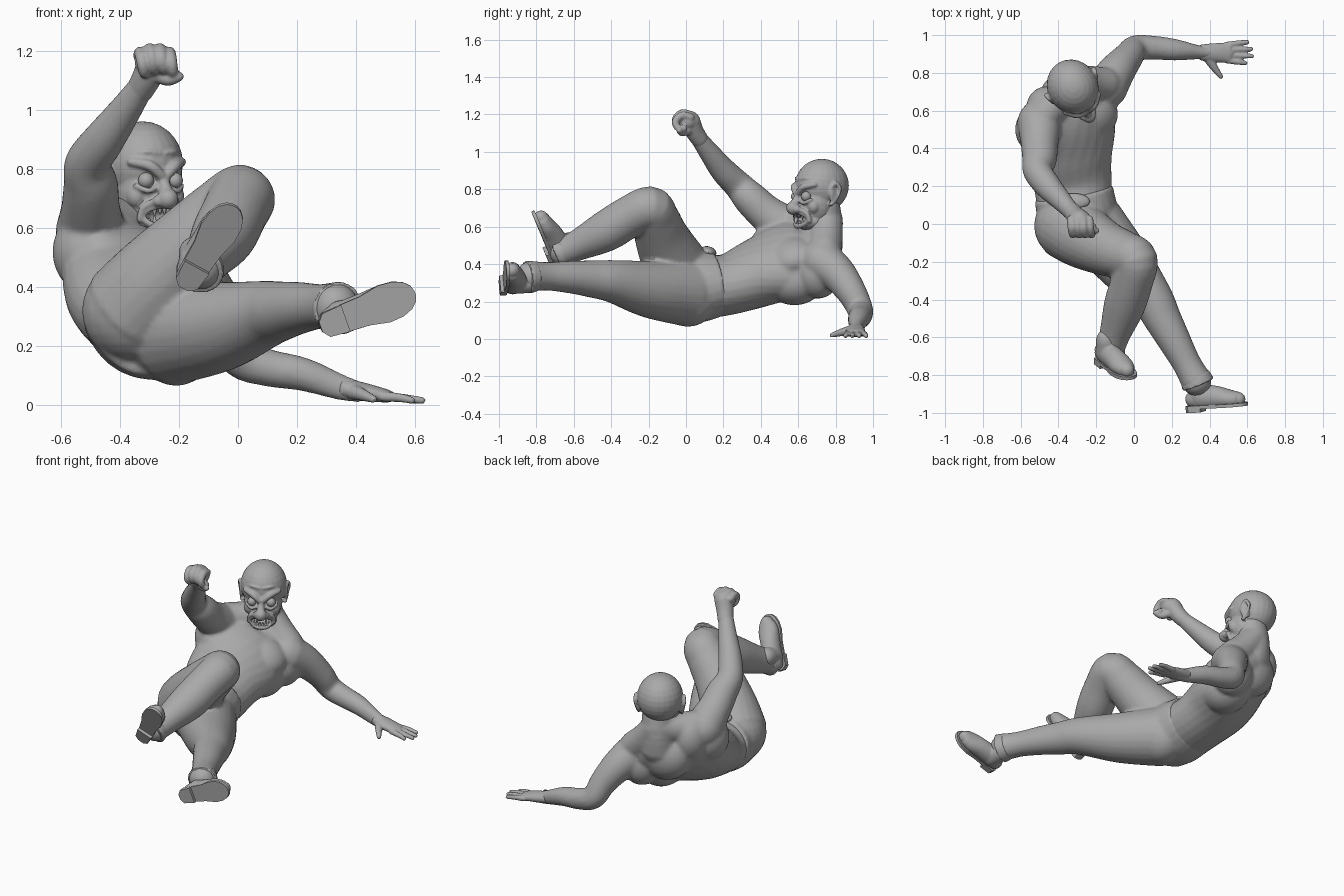
import bpy, bmesh, math
from mathutils import Vector, Matrix

if "Cube" in bpy.data.objects:
    bpy.data.objects.remove(bpy.data.objects["Cube"], do_unlink=True)

grey = bpy.data.materials.new("plain grey")
grey.use_nodes = True
grey.diffuse_color = (0.4, 0.4, 0.4, 1)
grey.node_tree.nodes["Principled BSDF"].inputs["Base Color"].default_value = (0.4, 0.4, 0.4, 1)


def blob(bm, c, r, rot=(0, 0, 0)):
    """Ellipsoid; r is one radius or three."""
    r = r if isinstance(r, tuple) else (r, r, r)
    turn = Matrix.Rotation(rot[2], 4, 'Z') @ Matrix.Rotation(rot[1], 4, 'Y') @ Matrix.Rotation(rot[0], 4, 'X')
    bmesh.ops.create_uvsphere(bm, u_segments=24, v_segments=14, radius=1,
                              matrix=Matrix.Translation(c) @ turn @ Matrix.Diagonal((*r, 1)))


def spline(vals, i, t):
    a, b, c, d = (vals[max(0, min(len(vals) - 1, i + k))] for k in (-1, 0, 1, 2))
    return b + 0.5 * t * ((c - a) + t * ((2 * a - 5 * b + 4 * c - d) + t * (3 * b - a - 3 * c + d)))


def limb(bm, pts, sides=None, steps=5, seg=24, round_ends=True):
    """Smooth loft through (x, y, z, radius[, depth radius]) stations."""
    cs = [Vector(p[:3]) for p in pts]
    rs = [Vector((p[3], p[-1])) for p in pts]
    sides = [Vector(s) for s in (sides or [(0.31, 0.17, 0.9)] * len(pts))]
    samples = [(i, k / steps) for i in range(len(pts) - 1) for k in range(steps)] + [(len(pts) - 2, 1)]
    path = [[spline(v, i, t) for v in (cs, rs, sides)] for i, t in samples]
    rings = []
    for n, (c, r, s) in enumerate(path):
        axis = (path[min(n + 1, len(path) - 1)][0] - path[max(n - 1, 0)][0]).normalized()
        u = (s - axis * s.dot(axis)).normalized()
        v = axis.cross(u)
        rings.append([bm.verts.new(c + u * r.x * math.cos(a) + v * r.y * math.sin(a))
                      for a in (math.tau * k / seg for k in range(seg))])
    for a, b in zip(rings, rings[1:]):
        for k in range(seg):
            bm.faces.new((a[k], a[(k + 1) % seg], b[(k + 1) % seg], b[k]))
    bm.faces.new(rings[0][::-1])
    bm.faces.new(rings[-1])
    if round_ends:
        for p in (pts[0], pts[-1]):
            blob(bm, p[:3], min(p[3], p[-1]) * 0.97)


def finish(name, bm, voxel=0, relax=0, matrix=None):
    """Turn the pieces into one shaded object, fused when a voxel size is given."""
    if matrix:
        bm.transform(matrix)
    bmesh.ops.recalc_face_normals(bm, faces=bm.faces)
    mesh = bpy.data.meshes.new(name)
    bm.to_mesh(mesh)
    bm.free()
    mesh.materials.append(grey)
    ob = bpy.data.objects.new(name, mesh)
    bpy.context.collection.objects.link(ob)
    bpy.ops.object.select_all(action='DESELECT')
    ob.select_set(True)
    bpy.context.view_layer.objects.active = ob
    if voxel:
        m = ob.modifiers.new("fuse", 'REMESH')
        m.mode, m.voxel_size = 'VOXEL', voxel
        m = ob.modifiers.new("relax", 'SMOOTH')
        m.iterations, m.factor = relax, 0.5
        bpy.ops.object.modifier_apply(modifier="fuse")
        bpy.ops.object.modifier_apply(modifier="relax")
    bpy.ops.object.shade_smooth_by_angle(angle=math.radians(40))
    return ob


# Bare upper body: trunk, muscles, neck and both arms
bm = bmesh.new()
limb(bm, [(-.31, .06, .28, .2, .18), (-.325, .22, .29, .21, .162), (-.35, .38, .35, .245, .178),
          (-.34, .54, .42, .265, .175), (-.31, .67, .47, .22, .14), (-.31, .73, .54, .13, .1)],
     [(1, 0, -.1), (1, .1, -.15), (.95, .2, -.25), (.84, .4, -.35), (.84, .4, -.35), (.84, .4, -.35)])
limb(bm, [(-.31, .72, .5, .12), (-.32, .74, .6, .1), (-.31, .73, .72, .092)])
blob(bm, (-.43, .465, .52), (.135, .125, .085), (.5, .35, .4))     # chest muscles
blob(bm, (-.215, .565, .445), (.14, .13, .09), (.5, .35, .4))
blob(bm, (-.24, .58, .31), (.14, .16, .13))                       # back muscles
blob(bm, (-.51, .5, .52), (.12, .13, .14))
blob(bm, (-.46, .62, .55), (.11, .11, .14))
blob(bm, (-.18, .705, .355), (.125, .125, .14))
blob(bm, (-.33, .68, .44), (.17, .13, .16))
for x, y, z in ((-.48, .57, .62), (-.15, .74, .46)):              # shoulder slopes
    limb(bm, [(-.32, .755, .64, .085), ((x - .32) / 2, (y + .755) / 2, (z + .61) / 2, .09), (x, y, z, .09)])
limb(bm, [(-.15, .72, .42, .115), (-.09, .81, .35, .098), (-.03, .885, .25, .08), (.01, .93, .16, .07),
          (.11, .933, .125, .063), (.22, .922, .105, .057), (.35, .908, .06, .044, .036), (.41, .905, .045, .036)])
limb(bm, [(-.5, .54, .59, .12), (-.5, .43, .67, .1), (-.5, .345, .75, .092), (-.51, .28, .82, .078),
          (-.455, .2, .9, .07), (-.39, .13, .99, .057), (-.335, .07, 1.07, .046), (-.31, .04, 1.11, .045)])
finish("upper_body", bm, .011, 6)

# Trousers: seat, waist and both legs
bm = bmesh.new()
limb(bm, [(-.3, -.06, .28, .2, .18), (-.3, .05, .28, .215, .193), (-.32, .165, .295, .212, .175)],
     [(1, 0, -.3), (1, 0, -.25), (1, .05, -.15)], round_ends=False)
blob(bm, (-.21, .01, .245), (.15, .17, .18))
limb(bm, [(-.35, -.01, .32, .185), (-.265, -.07, .42, .17), (-.15, -.13, .545, .145), (-.05, -.165, .645, .128),
          (.01, -.195, .7, .117), (-.01, -.3, .655, .112), (-.05, -.43, .575, .11),
          (-.1, -.58, .5, .083), (-.125, -.66, .465, .075)])
limb(bm, [(-.22, -.01, .25, .18), (-.06, -.2, .267, .153), (.09, -.39, .308, .115), (.15, -.5, .32, .1),
          (.21, -.61, .33, .088), (.28, -.74, .335, .076), (.33, -.83, .335, .083)])
finish("trousers", bm, .011, 5)

# Buckle bump at the waist, and trouser hems
bm = bmesh.new()
blob(bm, (-.32, .12, .465), (.09, .045, .03), (-.3, 0, 0))
limb(bm, [(.32, -.8, .335, .08), (.34, -.85, .33, .09)], round_ends=False)
limb(bm, [(-.12, -.64, .475, .076), (-.13, -.685, .455, .084)], round_ends=False)
finish("trouser_folds", bm, .008, 4)


# Shoes, built along x with the sole on z = 0
def shoe(name, heel, toe, up):
    t = (Vector(toe) - Vector(heel)).normalized()
    up = Vector(up)
    up = (up - t * up.dot(t)).normalized()
    place = Matrix.Translation(heel) @ Matrix((t, up.cross(t), up)).transposed().to_4x4()
    upper = bmesh.new()
    limb(upper, [(.045, 0, .055, .048, .06), (.09, 0, .065, .054, .065), (.17, 0, .057, .058, .062),
                 (.24, 0, .046, .063, .05), (.293, 0, .04, .048, .04)], [(0, 1, 0)] * 5)
    limb(upper, [(.085, 0, .06, .058), (.08, 0, .14, .056)])
    bmesh.ops.bisect_plane(upper, geom=upper.verts[:] + upper.edges[:] + upper.faces[:],
                           plane_co=(0, 0, .012), plane_no=(0, 0, 1), clear_inner=True)
    bmesh.ops.holes_fill(upper, edges=[e for e in upper.edges if e.is_boundary], sides=0)
    finish(name + "_upper", upper, .007, 4, place)
    sole = bmesh.new()
    half = [(0, .018), (.02, .042), (.09, .048), (.16, .052), (.23, .066), (.28, .062), (.315, .048),
            (.335, .028), (.342, .008)]
    for cut, z0, z1 in ((len(half), .004, .022), (3, -.014, .006)):
        edge = half[:cut]
        ring = edge + [(x, -y) for x, y in reversed(edge)]
        face = sole.faces.new([sole.verts.new((x, y, z0)) for x, y in ring])
        made = bmesh.ops.extrude_face_region(sole, geom=[face])["geom"]
        bmesh.ops.translate(sole, vec=(0, 0, z1 - z0), verts=[v for v in made if isinstance(v, bmesh.types.BMVert)])
    finish(name + "_sole", sole, matrix=place)


shoe("left_shoe", (.28, -.985, .265), (.6, -.965, .38), (0, 1, .1))
shoe("right_shoe", (-.185, -.715, .4), (-.015, -.825, .665), (0, .9, .4))

# Open left hand resting on the ground
bm = bmesh.new()
limb(bm, [(.35, .908, .058, .042, .034), (.42, .907, .046, .05, .032), (.51, .907, .03, .054, .022)], [(0, 1, 0)] * 3)
for k, reach in enumerate((.59, .625, .62, .6)):
    y = .867 + k * .027
    limb(bm, [(.49, y, .029, .017), (.55, y + (k - 1.5) * .006, .025, .015), (reach, y + (k - 1.5) * .01, .016, .012)])
limb(bm, [(.39, .885, .046, .028), (.42, .835, .036, .021), (.46, .78, .02, .013)])
finish("left_hand", bm, .006, 3)

# Raised right fist
bm = bmesh.new()
limb(bm, [(-.335, .075, 1.065, .046), (-.31, .045, 1.11, .05), (-.285, .02, 1.165, .056)])
blob(bm, (-.285, .01, 1.165), (.066, .058, .056))
for k in range(4):
    x, z = -.335 + k * .033, 1.155 + .014 * math.sin(k * 1.05)
    limb(bm, [(x, .025, z + .03, .021), (x + .004, -.02, z + .04, .021),
              (x + .01, -.055, z + .01, .02), (x + .016, -.045, z - .025, .018), (x + .02, -.01, z - .03, .016)])
limb(bm, [(-.27, .015, 1.12, .028), (-.235, -.02, 1.105, .022), (-.2, -.035, 1.115, .017)])
finish("right_fist", bm, .006, 3)

# Head, built facing -y, then turned
place = Matrix.Translation((-.322, .722, .81)) @ Matrix.Rotation(math.radians(29), 4, 'Z')
bm = bmesh.new()
blob(bm, (0, .005, .01), (.135, .148, .143))
blob(bm, (0, -.035, -.085), (.112, .105, .13))
blob(bm, (0, -.07, -.185), (.085, .07, .047))
limb(bm, [(0, -.132, -.02, .018), (0, -.148, -.06, .02), (0, -.17, -.1, .026)])
blob(bm, (0, -.173, -.11), .036)
for s in (-1, 1):
    blob(bm, (s * .028, -.16, -.117), .021)                                                   # nostril
    blob(bm, (s * .075, -.085, -.1), (.032, .035, .04))                                       # cheek
    limb(bm, [(s * .012, -.146, -.03, .017), (s * .05, -.138, .002, .018), (s * .1, -.095, .015, .014)])   # brow
    limb(bm, [(s * .03, -.143, -.072, .008), (s * .058, -.14, -.083, .01), (s * .09, -.11, -.065, .009)])
    limb(bm, [(s * .035, -.153, -.115, .01), (s * .068, -.125, -.14, .012), (s * .074, -.112, -.18, .012)])
    limb(bm, [(s * .01, -.137, .045, .006), (s * .05, -.127, .05, .007), (s * .085, -.095, .045, .005)])   # wrinkle
    blob(bm, (s * .128, .005, -.035), (.014, .03, .055), (.15, 0, s * .25))                   # ear
    limb(bm, [(s * .132, -.015, -.01, .009), (s * .141, .01, .024, .01), (s * .146, .035, -.005, .01),
              (s * .138, .025, -.05, .009), (s * .126, -.007, -.09, .012)])
for z, y in ((-.137, -.14), (-.203, -.135)):                                                  # lips
    limb(bm, [(-.072, -.108, -.168, .012), (-.03, y, z, .014), (.03, y, z, .014), (.072, -.108, -.168, .012)])
head = finish("head", bm, .006, 4, place)

# Open mouth
bm = bmesh.new()
blob(bm, (0, -.14, -.168), (.062, .05, .027))
cutter = finish("mouth_cutter", bm, matrix=place)
cutter.hide_render = True
bpy.context.view_layer.objects.active = head
mod = head.modifiers.new("mouth", 'BOOLEAN')
mod.operation, mod.object = 'DIFFERENCE', cutter
bpy.ops.object.modifier_apply(modifier="mouth")
bpy.data.objects.remove(cutter, do_unlink=True)

# Teeth with longer fangs
bm = bmesh.new()
for row in (-1, 1):
    for k in range(6):
        x = (k - 2.5) * .017
        size = .03 if k in (1, 4) else .022
        c = (x, -.138 + abs(x) * .45, -.168 + row * (.027 - size / 2))
        bmesh.ops.create_cone(bm, cap_ends=True, segments=10, radius1=.009, radius2=.002, depth=size,
                              matrix=Matrix.Translation(c) @ Matrix.Rotation(math.pi if row > 0 else 0, 4, 'X'))
finish("teeth", bm, matrix=place)

# Eyes
for side, s in (("right", -1), ("left", 1)):
    bm = bmesh.new()
    blob(bm, (s * .056, -.122, -.048), .027)
    finish(side + "_eye", bm, matrix=place)
